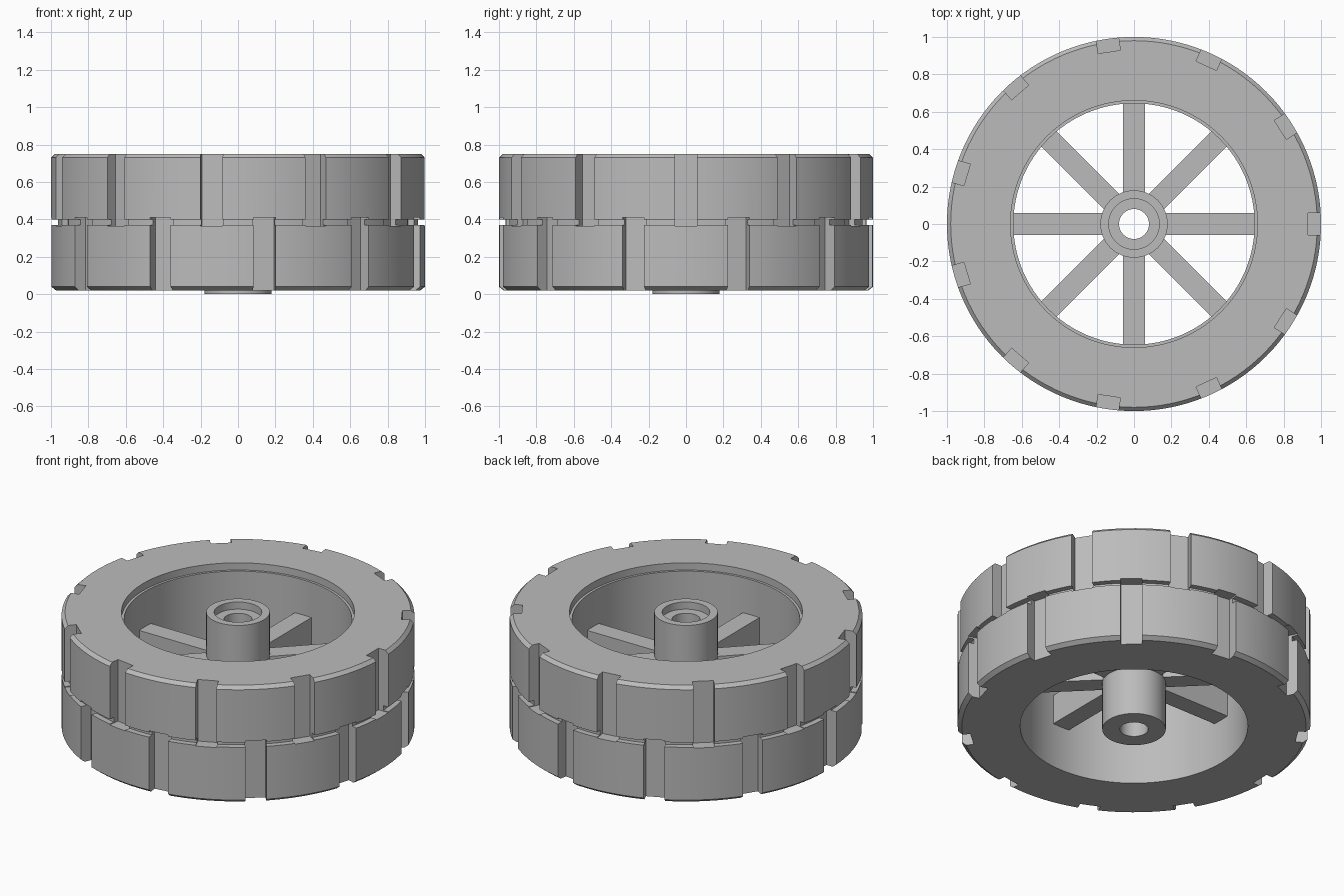
import bpy, bmesh
from math import pi, radians
from mathutils import Matrix

cube = bpy.data.objects.get("Cube")
if cube:
    bpy.data.objects.remove(cube, do_unlink=True)

grey = bpy.data.materials.new("plain grey")
grey.use_nodes = True
colour = (0.5, 0.5, 0.5, 1)
grey.diffuse_color = colour
grey.node_tree.nodes["Principled BSDF"].inputs["Base Color"].default_value = colour


def add_object(name, bm):
    bmesh.ops.recalc_face_normals(bm, faces=bm.faces)
    mesh = bpy.data.meshes.new(name)
    bm.to_mesh(mesh)
    bm.free()
    mesh.materials.append(grey)
    obj = bpy.data.objects.new(name, mesh)
    bpy.context.collection.objects.link(obj)
    return obj


def select_only(obj):
    bpy.ops.object.select_all(action='DESELECT')
    obj.select_set(True)
    bpy.context.view_layer.objects.active = obj


def smooth(obj):
    select_only(obj)
    bpy.ops.object.shade_smooth_by_angle(angle=radians(15))


def lathe(name, profile, sides):
    """Revolve a closed (radius, height) profile around the axle."""
    bm = bmesh.new()
    verts = [bm.verts.new((r, 0, z)) for r, z in profile]
    edges = [bm.edges.new((v, verts[i - 1])) for i, v in enumerate(verts)]
    bmesh.ops.spin(bm, geom=verts + edges, cent=(0, 0, 0), axis=(0, 0, 1),
                   angle=2 * pi, steps=sides, use_merge=True, use_duplicate=False)
    bmesh.ops.remove_doubles(bm, verts=bm.verts, dist=1e-5)
    return add_object(name, bm)


def radial_boxes(bm, count, start, r0, r1, width, z0, z1):
    """Ring of boxes pointing outwards from the axle."""
    for i in range(count):
        turn = Matrix.Rotation(start + 2 * pi * i / count, 4, 'Z')
        place = Matrix.Translation(((r0 + r1) / 2, 0, (z0 + z1) / 2))
        size = Matrix.Diagonal((r1 - r0, width, z1 - z0, 1))
        bmesh.ops.create_cube(bm, size=1, matrix=turn @ place @ size)


# Tyre with bevelled shoulders, middle groove and recessed upper bore
bottom, top, low_row, high_row = 0.02, 0.75, 0.37, 0.40
tyre = lathe("tyre", [
    (0.645, bottom), (0.975, bottom), (1, bottom + 0.02), (1, low_row),
    (0.965, low_row), (0.965, high_row), (1, high_row), (1, top - 0.02),
    (0.98, top), (0.66, top), (0.66, top - 0.045), (0.645, top - 0.045)], 128)

# Tread slots, staggered between the two rows
notches = 11
for name, start, z0, z1 in (("upper_slots", 0, 0.365, 0.85),
                            ("lower_slots", pi / notches, -0.1, 0.41)):
    bm = bmesh.new()
    radial_boxes(bm, notches, start, 0.93, 1.1, 0.12, z0, z1)
    cutter = add_object(name, bm)
    cutter.hide_render = True
    cut = tyre.modifiers.new(name, 'BOOLEAN')
    cut.operation, cut.solver, cut.object = 'DIFFERENCE', 'EXACT', cutter
    select_only(tyre)
    bpy.ops.object.modifier_apply(modifier=cut.name)
    bpy.data.objects.remove(cutter, do_unlink=True)
smooth(tyre)

# Hub with axle bore and counterbore
hub = lathe("hub", [(0.08, 0), (0.18, 0), (0.18, top), (0.135, top),
                    (0.135, top - 0.045), (0.08, top - 0.045)], 64)
smooth(hub)

# Spokes
bm = bmesh.new()
radial_boxes(bm, 8, 0, 0.16, 0.655, 0.115, 0.30, 0.485)
add_object("spokes", bm)
